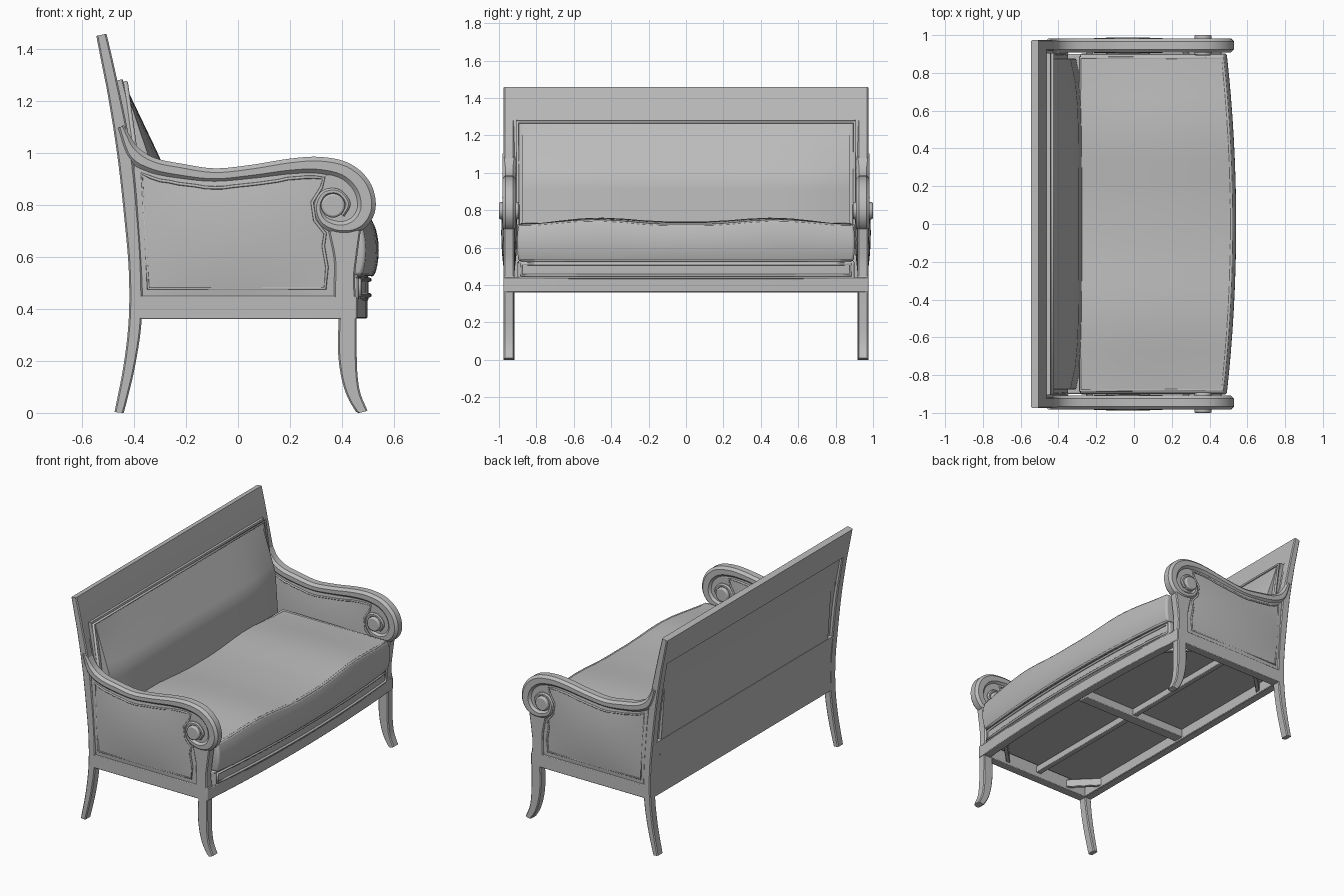
import bpy, bmesh, math
from mathutils import Vector

if "Cube" in bpy.data.objects:
    bpy.data.objects.remove(bpy.data.objects["Cube"])

grey = bpy.data.materials.new("warm_grey")
grey.use_nodes = True
COLOR = (0.5, 0.5, 0.5, 1)
grey.diffuse_color = COLOR
grey.node_tree.nodes["Principled BSDF"].inputs["Base Color"].default_value = COLOR


def finish(name, bm, bevel=0.0, segments=2):
    bmesh.ops.recalc_face_normals(bm, faces=bm.faces)
    mesh = bpy.data.meshes.new(name)
    bm.to_mesh(mesh)
    bm.free()
    obj = bpy.data.objects.new(name, mesh)
    bpy.context.collection.objects.link(obj)
    mesh.materials.append(grey)
    for o in bpy.context.selected_objects:
        o.select_set(False)
    obj.select_set(True)
    bpy.context.view_layer.objects.active = obj
    bpy.ops.object.shade_smooth_by_angle(angle=math.radians(35))
    if bevel:
        mod = obj.modifiers.new("soft_edges", 'BEVEL')
        mod.width, mod.segments, mod.limit_method = bevel, segments, 'ANGLE'
        mod.angle_limit = math.radians(50)
    return obj


def smooth(points, steps=5):
    """Catmull-Rom samples through points of any dimension."""
    pts = [Vector(p) for p in points]
    pts = [pts[0] * 2 - pts[1]] + pts + [pts[-1] * 2 - pts[-2]]
    out = []
    for a, b, c, d in zip(pts, pts[1:], pts[2:], pts[3:]):
        for i in range(steps):
            t = i / steps
            out.append((b * 2 + (c - a) * t + (a * 2 - b * 5 + c * 4 - d) * t**2
                        + (b * 3 - a - c * 3 + d) * t**3) / 2)
    return out + [pts[-2]]


def sweep(name, points, y0, y1, chamfer=0.006, steps=5):
    """Sweep a chamfered section along (x, z, half width) points."""
    path = smooth(points, steps)
    bm = bmesh.new()
    rings = []
    for i, p in enumerate(path):
        a, b = path[max(i - 1, 0)], path[min(i + 1, len(path) - 1)]
        n = Vector((a.y - b.y, b.x - a.x)).normalized()
        w, c = p.z, min(chamfer, p.z * 0.6)
        section = [(w, y0 + c), (w, y1 - c), (w - c, y1), (c - w, y1),
                   (-w, y1 - c), (-w, y0 + c), (c - w, y0), (w - c, y0)]
        rings.append([bm.verts.new((p.x + n.x * u, y, max(0, p.y + n.y * u)))
                      for u, y in section])
    for r, q in zip(rings, rings[1:]):
        for k in range(8):
            bm.faces.new((r[k], r[k - 1], q[k - 1], q[k]))
    bm.faces.new(rings[0])
    bm.faces.new(rings[-1])
    return finish(name, bm)


def block(name, shape, cuts=0, bevel=0.005, segments=2):
    """Map a subdivided cube with shape(u, v, w), each from -1 to 1."""
    bm = bmesh.new()
    bmesh.ops.create_cube(bm, size=2)
    if cuts:
        bmesh.ops.subdivide_edges(bm, edges=bm.edges[:], cuts=cuts, use_grid_fill=True)
    for v in bm.verts:
        v.co = shape(*v.co)
    return finish(name, bm, bevel, segments)


def box(name, center, half, turn=0, bevel=0.004):
    def shape(u, v, w):
        x, y = u * half[0], v * half[1]
        return (center[0] + x * math.cos(turn) - y * math.sin(turn),
                center[1] + x * math.sin(turn) + y * math.cos(turn), center[2] + w * half[2])
    return block(name, shape, 0, bevel)


def piping(name, points, radius=0.007, closed=True):
    curve = bpy.data.curves.new(name, 'CURVE')
    curve.dimensions, curve.bevel_depth, curve.bevel_resolution = '3D', radius, 2
    spline = curve.splines.new('POLY')
    spline.points.add(len(points) - 1)
    for sp, p in zip(spline.points, points):
        sp.co = (*p, 1)
    spline.use_cyclic_u, curve.use_fill_caps = closed, True
    obj = bpy.data.objects.new(name, curve)
    bpy.context.collection.objects.link(obj)
    curve.materials.append(grey)


def disc(name, x, z, y0, y1, radius, bevel=0.008):
    bm = bmesh.new()
    bmesh.ops.create_cone(bm, cap_ends=True, segments=32, radius1=radius, radius2=radius, depth=y1 - y0)
    for v in bm.verts:
        v.co = (x + v.co.x, (y0 + y1) / 2 + v.co.z, z + v.co.y)
    return finish(name, bm, bevel)


def span(v0, v1, t):
    return v0 + (v1 - v0) * (t + 1) / 2


# Curves shared by the frame parts: x, z, half width
POST = [(-.457, 0, .018), (-.418, .18, .022), (-.395, .36, .025), (-.395, .55, .025), (-.41, .75, .027),
        (-.437, 1, .028), (-.482, 1.25, .023), (-.525, 1.453, .02)]
FRONT_LEG = [(.48, 0, .02), (.445, .07, .026), (.427, .15, .032), (.42, .25, .036), (.422, .38, .034)]
ARM_POST = [(.41, .44, .042), (.41, .53, .04), (.413, .6, .045), (.41, .7, .062)]
RAIL = [(-.45, 1.1, .012), (-.405, 1, .03), (-.33, .952, .03), (-.22, .928, .03), (-.09, .912, .028),
        (.05, .925, .028), (.2, .947, .03), (.31, .952, .032), (.41, .93, .034), (.475, .87, .036),
        (.493, .79, .036), (.46, .73, .033), (.395, .711, .026), (.33, .735, .02), (.308, .79, .016),
        (.332, .842, .014), (.385, .848, .012), (.42, .805, .012), (.4, .76, .01)]
rail_path = smooth(RAIL[:9])
post_path = smooth(POST)


def rail_z(x):
    return min(rail_path, key=lambda p: abs(p.x - x)).y


def post_x(z):
    return min(post_path, key=lambda p: abs(p.y - z)).x


def panel_y(x, z):
    u = (x + .03) / .4
    w = (z - .68) / .25
    return .021 + .022 * max(0, 1 - u * u) * max(0, 1 - w * w)


# Side frames, one per end
for s, side in ((-1, "right"), (1, "left")):
    def pair(a, b):
        return sorted((s * a, s * b))
    sweep(side + "_back_leg_post", POST, *pair(.918, .975))
    sweep(side + "_front_leg", FRONT_LEG, *pair(.92, .975))
    sweep(side + "_arm_post", ARM_POST, *pair(.918, .975))
    sweep(side + "_arm_rail", RAIL, *pair(.909, .982), chamfer=.016, steps=8)
    box(side + "_side_rail", (.025, s * .945, .405), (.43, .03, .044))
    disc(side + "_scroll_plate", .395, .815, *pair(.922, .968), .115)
    disc(side + "_scroll_knob", .365, .797, *pair(.893, 1), .046)

    # Upholstered arm panel, swelling on both faces
    def arm_panel(u, v, w):
        x = span(-.4, .37, u)
        z = span(.44, rail_z(x), w)
        return x, s * .945 + v * panel_y(x, z), z
    block(side + "_arm_panel", arm_panel, 11, 0)

    # Trim line around the panel on both faces
    top = [(x, rail_z(x) - .047) for x in [-.37 + .035 * i for i in range(21)]]
    loop = [(-.345, .478), (.335, .478), (.342, .56), (.328, .64), (.335, .69),
            (.295, .74), (.285, .81), (.32, .865)] + top[::-1]
    for face in (-1, 1):
        piping(side + "_panel_trim", [(x, s * .945 + face * (panel_y(x, z) + .001), z) for x, z in loop], .006)

# Back frame: crest board, lower board and recessed panel between them
def back_part(name, z0, z1, half, shift, reach, chamfer=.004):
    zs = [z0 + (z1 - z0) * i / 6 for i in range(7)]
    sweep(name, [(post_x(z) + shift, z, half) for z in zs], -reach, reach, chamfer, 1)


sweep("crest_board", [(-.487, 1.275, .023), (-.505, 1.36, .022), (-.525, 1.453, .02)], -.975, .975)
back_part("lower_back_board", .362, .73, .024, 0, .93)
back_part("back_panel", .7, 1.3, .012, .008, .93)

# Back cushion with raised border
def back_cushion(u, v, w):
    z = span(.55, 1.272, w)
    depth = .03 + (.125 * min(1, (1 - w) / .85)) * (1 - .35 * abs(v) ** 6)
    x = -.45 - .07 * (z - 1)
    return x + (u + 1) / 2 * depth, v * .875, z


block("back_cushion", back_cushion, 13, .014, 3)
back_part("back_border", .6, 1.278, .02, .028, .905)
border = [(.9, .72), (.9, 1.27), (-.9, 1.27), (-.9, .72)]
piping("back_piping", [(post_x(z) + .05, y, z) for y, z in border], .009, False)

# Bowed front rail, seat deck and seat cushion
def bow(v):
    return .04 * (1 - v * v)


block("front_rail", lambda u, v, w: (span(.4, .457, u) + bow(v), v * .974, span(.363, .44, w)), 11, .004)
box("back_rail", (-.385, 0, .4), (.02, .92, .036))
block("seat_deck", lambda u, v, w: (span(-.39, .462 + bow(v), u), v * .9, span(.43, .53, w)), 11, .01)


def seat_cushion(u, v, w):
    front = .475 + .05 * (1 - v * v) + .016 * (1 - w * w)
    crown = .018 * (1 - u * u) * (1 - v * v) + .025 * math.sin(math.pi * min(1, (1 - abs(v)) * 1.1)) ** 2
    return (span(-.285, front, u), v * (.895 + .008 * (1 - w * w)), span(.528, .722 + crown, w))


block("seat_cushion", seat_cushion, 15, .022, 3)
steps = [i / 12 for i in range(-12, 13)]
for w, label in ((-1, "lower"), (1, "upper")):
    edge = [seat_cushion(-1, -.985, w)] + [seat_cushion(.975, v * .98, w * .95) for v in steps]
    piping("seat_" + label + "_piping", edge + [seat_cushion(-1, .985, w)], .008)

# Oval piping on the front of the deck
oval = [(.466 + bow(v), v * .88, z) for z, row in ((.512, steps), (.452, steps[::-1])) for v in row]
piping("deck_piping", oval, .008)

# Under-seat braces
box("long_brace", (.02, 0, .408), (.018, .91, .022))
box("cross_brace", (.02, 0, .402), (.4, .035, .028))
for sx in (-1, 1):
    for sy in (-1, 1):
        box("corner_brace", (.02 + sx * .33, sy * .83, .402), (.012, .13, .025), sx * sy * math.radians(45))
